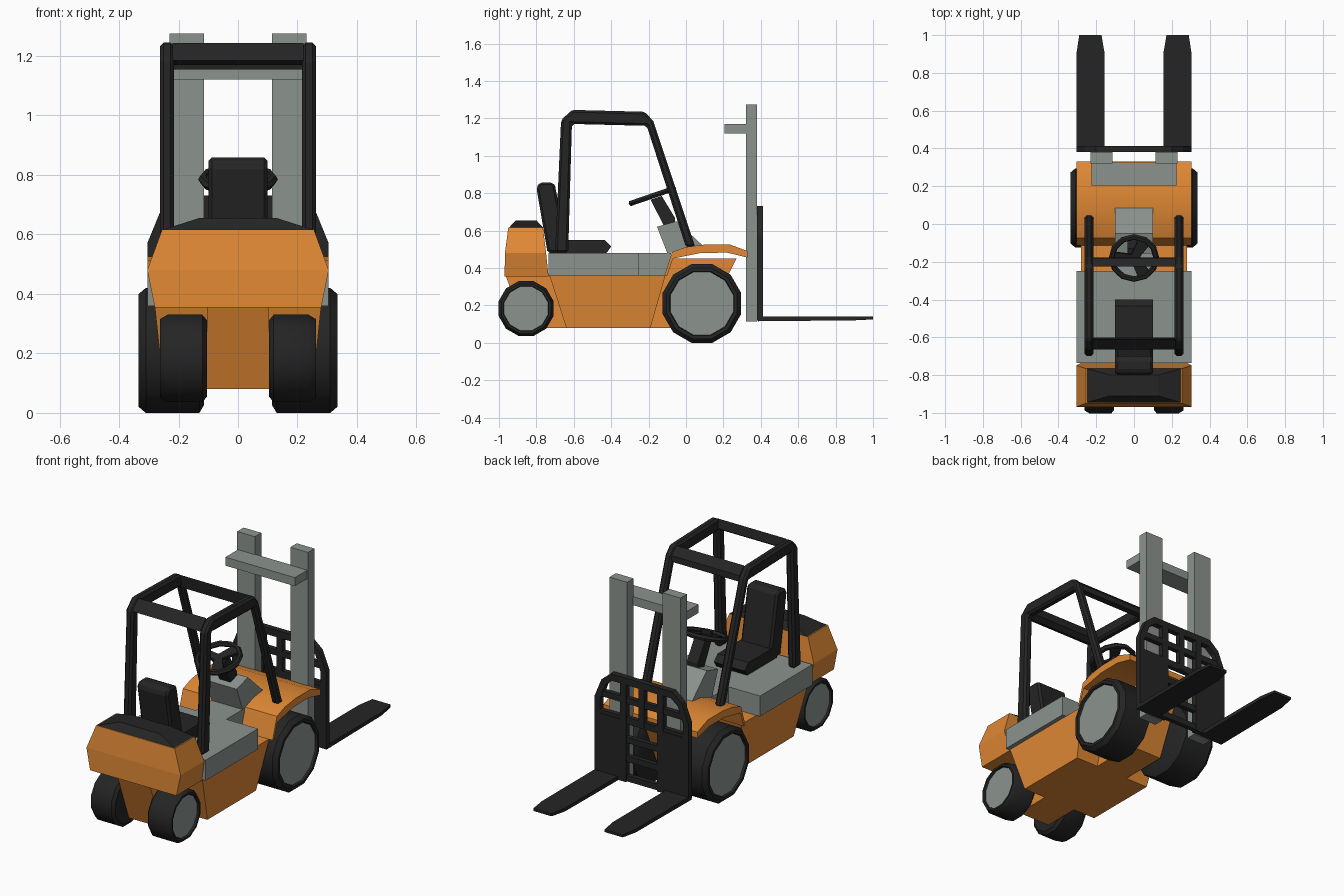
import bpy, bmesh, math
from mathutils import Vector

if "Cube" in bpy.data.objects:
    bpy.data.objects.remove(bpy.data.objects["Cube"])


def material(name, rgb):
    m = bpy.data.materials.new(name)
    m.use_nodes = True
    m.diffuse_color = (*rgb, 1)
    m.node_tree.nodes["Principled BSDF"].inputs["Base Color"].default_value = (*rgb, 1)
    return m


ORANGE = material("orange paint", (0.75, 0.25, 0.035))
GREY = material("grey metal", (0.26, 0.295, 0.275))
BLACK = material("black rubber", (0.018, 0.018, 0.018))


def finish(name, bm, mats, smooth=None, bevel=0):
    bmesh.ops.recalc_face_normals(bm, faces=bm.faces)
    mesh = bpy.data.meshes.new(name)
    bm.to_mesh(mesh)
    bm.free()
    for m in mats:
        mesh.materials.append(m)
    obj = bpy.data.objects.new(name, mesh)
    bpy.context.collection.objects.link(obj)
    if bevel:
        mod = obj.modifiers.new("Bevel", "BEVEL")
        mod.width, mod.segments = bevel, 1
    if smooth:
        bpy.ops.object.select_all(action="DESELECT")
        obj.select_set(True)
        bpy.context.view_layer.objects.active = obj
        bpy.ops.object.shade_smooth_by_angle(angle=math.radians(smooth))
    return obj


def prism(name, polys, lo, hi, mat, axis="x", mirror=False, **kw):
    """Extrude flat outlines along x (outline in y,z) or y (outline in x,z)."""
    bm = bmesh.new()
    for pts in polys:
        for s in ((1, -1) if mirror else (1,)):
            if axis == "x":
                rings = [[bm.verts.new((s * a, u, v)) for u, v in pts] for a in (lo, hi)]
            else:
                rings = [[bm.verts.new((s * u, a, v)) for u, v in pts] for a in (lo, hi)]
            bm.faces.new(rings[0])
            bm.faces.new(rings[1])
            n = len(pts)
            for i in range(n):
                j = (i + 1) % n
                bm.faces.new((rings[0][i], rings[0][j], rings[1][j], rings[1][i]))
    return finish(name, bm, [mat], **kw)


def rect(u0, u1, v0, v1):
    return [(u0, v0), (u1, v0), (u1, v1), (u0, v1)]


def stack(name, sections, mat, **kw):
    """Loft rectangles given as (z, y_min, y_max, half_width)."""
    bm = bmesh.new()
    rings = [[bm.verts.new(p) for p in ((-w, a, z), (w, a, z), (w, b, z), (-w, b, z))]
             for z, a, b, w in sections]
    bm.faces.new(rings[0])
    bm.faces.new(rings[-1])
    for r, q in zip(rings, rings[1:]):
        for i in range(4):
            j = (i + 1) % 4
            bm.faces.new((r[i], r[j], q[j], q[i]))
    return finish(name, bm, [mat], **kw)


def wheel(name, side, y, z, inner, outer, apothem, sides=12):
    """Turned tyre with a grey hub disc on the outer face."""
    k = apothem / math.cos(math.pi / sides)
    rows = [(inner, 0.88), (inner + 0.015, 1), (outer - 0.025, 1), (outer, 0.9),
            (outer, 0.82), (outer - 0.012, 0.8)]
    bm = bmesh.new()
    rings = []
    for x, f in rows:
        angles = [2 * math.pi * (i + 0.5) / sides for i in range(sides)]
        rings.append([bm.verts.new((side * x, y + k * f * math.cos(t), z + k * f * math.sin(t)))
                      for t in angles])
    bm.faces.new(rings[0])
    bm.faces.new(rings[-1]).material_index = 1
    for r, q in zip(rings, rings[1:]):
        for i in range(sides):
            j = (i + 1) % sides
            bm.faces.new((r[i], r[j], q[j], q[i]))
    return finish(name, bm, [BLACK, GREY], smooth=32)


# Wheels
for side, label in ((1, "left"), (-1, "right")):
    wheel(label + "_drive_wheel", side, 0.085, 0.21, 0.115, 0.335, 0.21)
    wheel(label + "_steer_wheel", side, -0.855, 0.183, 0.105, 0.262, 0.147)

# Body shell, narrow chassis and counterweight
stack("body", [(0.08, -0.64, -0.19, 0.25), (0.36, -0.73, -0.11, 0.28)], ORANGE)
prism("chassis", [[(-0.965, 0.36), (-0.86, 0.08), (0.1, 0.08), (0.22, 0.35), (0.27, 0.45),
                   (-0.07, 0.45), (-0.11, 0.36)]], -0.105, 0.105, ORANGE)
stack("counterweight", [(0.355, -0.97, -0.735, 0.28), (0.48, -0.968, -0.748, 0.305),
                        (0.617, -0.95, -0.765, 0.255)], ORANGE)
stack("counterweight_cap", [(0.617, -0.945, -0.765, 0.25), (0.655, -0.91, -0.8, 0.13)], BLACK)

# Curved fender over the drive wheels
prism("fender", [[(-0.115, 0.36), (-0.075, 0.485), (0.0, 0.512), (0.1, 0.525), (0.235, 0.525),
                  (0.33, 0.49), (0.33, 0.455), (0.22, 0.482), (0.08, 0.48), (-0.07, 0.45),
                  (-0.1, 0.36)]], -0.305, 0.305, ORANGE, smooth=30)

# Deck, foot well tunnel and dashboard
stack("deck", [(0.36, -0.735, -0.25, 0.305), (0.48, -0.735, -0.25, 0.305)], GREY)
stack("tunnel", [(0.36, -0.25, -0.1, 0.1), (0.48, -0.25, -0.08, 0.1)], GREY)
prism("dashboard", [[(-0.1, 0.48), (-0.155, 0.62), (-0.05, 0.65), (0.1, 0.51)]],
      -0.1, 0.1, GREY)

# Seat
prism("seat_cushion", [[(-0.7, 0.48), (-0.425, 0.48), (-0.4, 0.515), (-0.435, 0.55),
                        (-0.7, 0.55)]], -0.1, 0.1, BLACK)
prism("seat_back", [[(-0.74, 0.48), (-0.8, 0.83), (-0.78, 0.858), (-0.715, 0.858),
                     (-0.7, 0.84), (-0.64, 0.52), (-0.64, 0.48)]],
      -0.1, 0.1, BLACK, bevel=0.012)

# Safety cage
prism("cage_side", [[(-0.7, 0.48), (-0.668, 1.19), (-0.61, 1.245), (-0.22, 1.235),
                     (-0.175, 1.185), (0.05, 0.51), (0.0, 0.51), (-0.21, 1.16),
                     (-0.61, 1.17), (-0.63, 0.48)]], 0.215, 0.262, BLACK,
      mirror=True, bevel=0.012)
prism("cage_crossbars", [[(-0.665, 1.185), (-0.61, 1.243), (-0.6, 1.19), (-0.63, 1.17)],
                         [(-0.215, 1.155), (-0.225, 1.232), (-0.18, 1.19), (-0.178, 1.155)]],
      -0.22, 0.22, BLACK)

# Steering wheel with spokes and column
hub = Vector((0, -0.18, 0.785))
tilt = math.radians(19)
bpy.ops.mesh.primitive_torus_add(location=hub, rotation=(tilt, 0, 0), major_segments=12,
                                 minor_segments=6, major_radius=0.118, minor_radius=0.016)
rim = bpy.context.object
rim.name = "steering_wheel"
rim.data.materials.append(BLACK)
bpy.ops.object.shade_smooth_by_angle(angle=math.radians(35))
for i in range(3):
    spoke = prism("steering_spoke", [[(0, -0.02), (0, 0.02), (0.115, 0.035), (0.115, -0.035)]],
                  -0.008, 0.008, BLACK)
    spoke.location = hub
    spoke.rotation_mode = "QUATERNION"
    lay = Vector((0, 1, 0)).rotation_difference(Vector((0, 1, 0)))
    turn = Vector((0, 0, 1))
    from_flat = spoke.data
    # lay the spoke flat, fan it out, then tilt it with the rim
    for v in from_flat.vertices:
        flat = Vector((v.co.z, v.co.y, v.co.x))
        a = math.radians(90 + 120 * i)
        x, y = flat.x * math.cos(a) - flat.y * math.sin(a), flat.x * math.sin(a) + flat.y * math.cos(a)
        v.co = (x, y * math.cos(tilt) - flat.z * math.sin(tilt),
                y * math.sin(tilt) + flat.z * math.cos(tilt))
prism("steering_column", [[(-0.19, 0.765), (-0.13, 0.785), (-0.06, 0.67), (-0.06, 0.63),
                           (-0.12, 0.63)]], -0.035, 0.035, BLACK)

# Mast
prism("mast_posts", [rect(0.32, 0.38, 0.115, 1.275)], 0.115, 0.23, GREY, mirror=True)
prism("mast_crossbar", [rect(0.205, 0.325, 1.12, 1.17)], -0.225, 0.225, GREY)

# Load guard: rounded rim, solid lower panels, uprights and rails
rim_outline = [(0.305, 0.47), (0.305, 0.57), (0.26, 0.68), (0.2, 0.73), (0, 0.73), (0, 0.69),
               (0.19, 0.69), (0.235, 0.655), (0.27, 0.56), (0.27, 0.47)]
prism("load_guard", [rim_outline, rect(0.13, 0.305, 0.12, 0.48), rect(0.1, 0.14, 0.12, 0.7),
                     rect(0, 0.018, 0.47, 0.7)], 0.38, 0.413, BLACK, axis="y", mirror=True)
prism("load_guard_rails", [rect(-0.28, 0.28, 0.58, 0.615), rect(-0.28, 0.28, 0.46, 0.5)]
      + [rect(-0.14, 0.14, z, z + 0.035) for z in (0.125, 0.24, 0.35)],
      0.383, 0.41, BLACK, axis="y")

# Forks with tapered tips
bm = bmesh.new()
for s in (1, -1):
    rows = [[bm.verts.new((s * x, y, z)) for x, z in ((a, lo), (b, lo), (b, 0.14), (a, 0.14))]
            for y, a, b, lo in ((0.385, 0.155, 0.305, 0.115), (0.9, 0.155, 0.305, 0.12),
                                (1.0, 0.172, 0.29, 0.125))]
    bm.faces.new(rows[0])
    bm.faces.new(rows[-1])
    for r, q in zip(rows, rows[1:]):
        for i in range(4):
            j = (i + 1) % 4
            bm.faces.new((r[i], r[j], q[j], q[i]))
finish("forks", bm, [BLACK])
